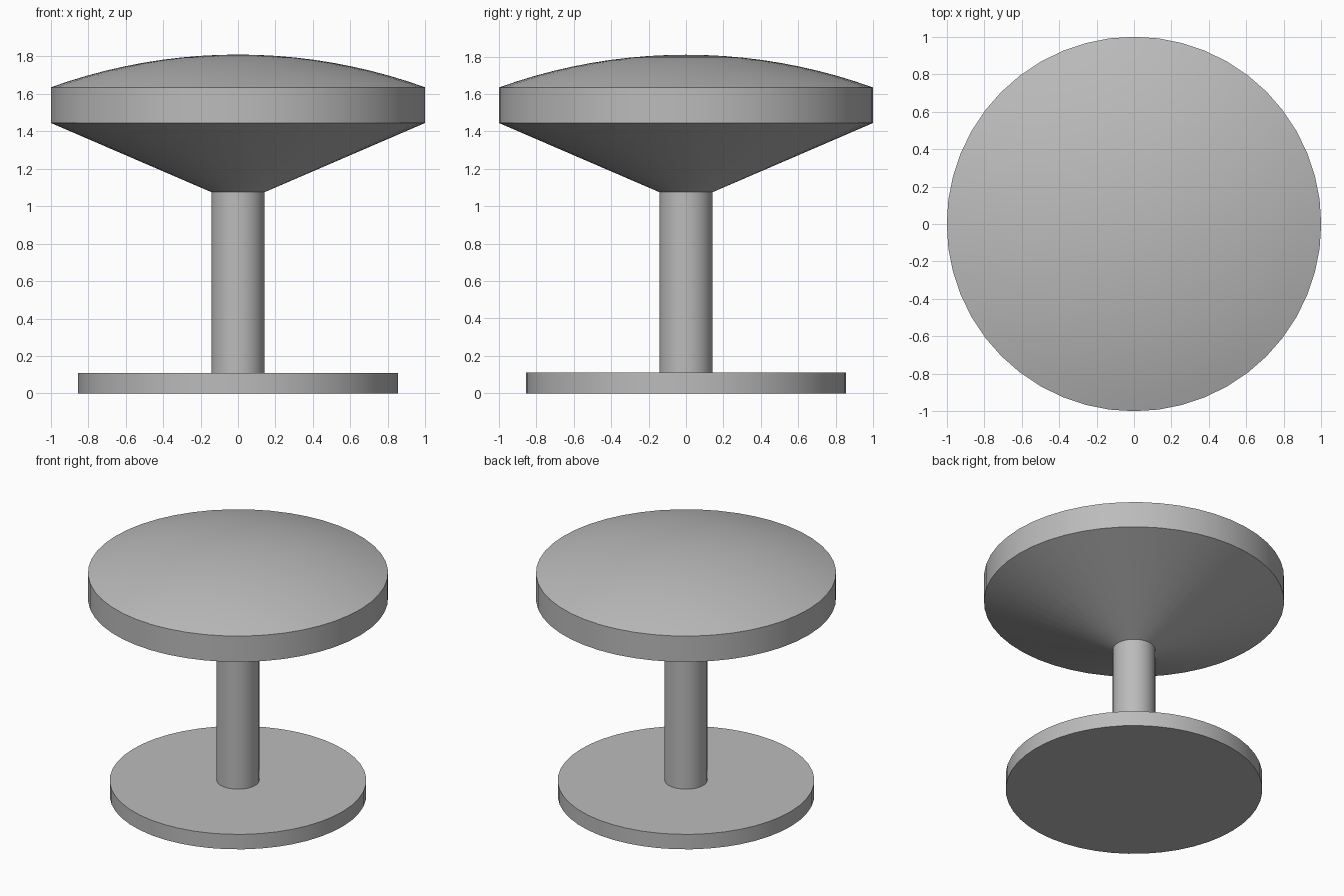
import bpy, bmesh, math

SEGMENTS = 48

cube = bpy.data.objects.get("Cube")
if cube:
    bpy.data.objects.remove(cube, do_unlink=True)

# One plain grey for every part
grey = bpy.data.materials.new("plain_grey")
grey.use_nodes = True
colour = (0.5, 0.5, 0.5, 1)
grey.diffuse_color = colour
grey.node_tree.nodes["Principled BSDF"].inputs["Base Color"].default_value = colour


def lathe(name, profile):
    """Spin a (radius, height) profile around z into a closed solid."""
    bm = bmesh.new()
    points = [bm.verts.new((r, 0, z)) for r, z in profile]
    edges = [bm.edges.new(pair) for pair in zip(points, points[1:])]
    bmesh.ops.spin(bm, geom=points + edges, cent=(0, 0, 0), axis=(0, 0, 1),
                   angle=math.tau, steps=SEGMENTS, use_merge=True)
    bmesh.ops.remove_doubles(bm, verts=bm.verts, dist=0.0001)
    bmesh.ops.recalc_face_normals(bm, faces=bm.faces)
    mesh = bpy.data.meshes.new(name)
    bm.to_mesh(mesh)
    bm.free()
    mesh.materials.append(grey)
    obj = bpy.data.objects.new(name, mesh)
    bpy.context.collection.objects.link(obj)
    bpy.ops.object.select_all(action="DESELECT")
    obj.select_set(True)
    bpy.context.view_layer.objects.active = obj
    bpy.ops.object.shade_smooth_by_angle(angle=math.radians(15))
    return obj


# Flat round foot
lathe("base_disc", [(0, 0), (0.855, 0), (0.855, 0.11), (0, 0.11)])

# Straight stem between foot and head
lathe("stem", [(0, 0.11), (0.142, 0.11), (0.142, 1.075), (0, 1.075)])

# Head: conical underside, upright rim and shallow spherical dome
rim_z, dome_height = 1.635, 0.175
sphere_r = (1 + dome_height ** 2) / (2 * dome_height)
rim_angle = math.asin(1 / sphere_r)
rings = 10
dome = []
for i in range(rings + 1):
    a = rim_angle * (1 - i / rings)
    dome.append((sphere_r * math.sin(a),
                 rim_z + dome_height - sphere_r * (1 - math.cos(a))))
lathe("domed_head", [(0, 1.075), (0.142, 1.075), (1, 1.445)] + dome)
